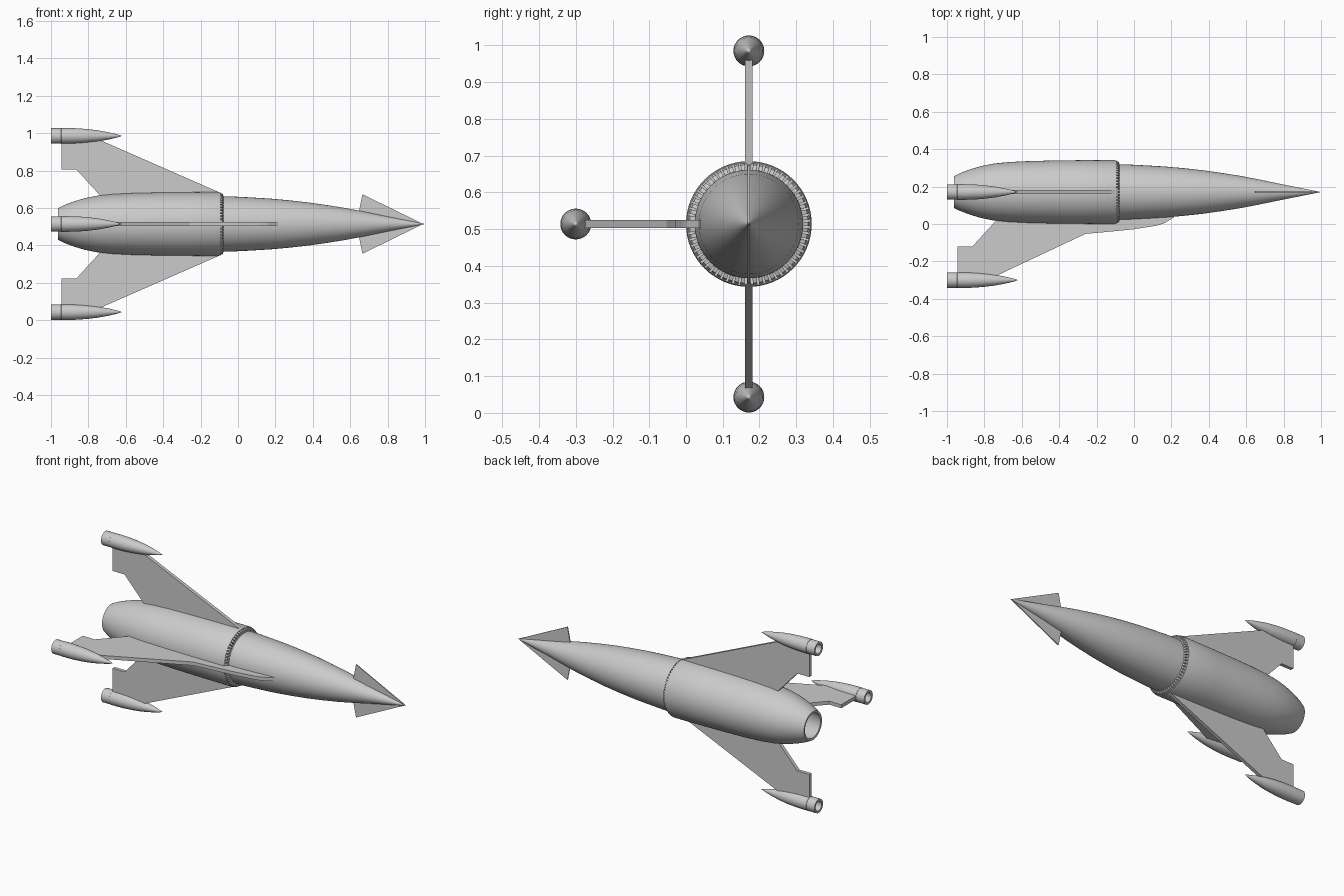
import bpy, bmesh, math
from mathutils import Vector, Matrix

if "Cube" in bpy.data.objects:
    bpy.data.objects.remove(bpy.data.objects["Cube"])

CY, CZ = 0.171, 0.514      # main axis of the rocket (runs along x)
OFF = 0.471                # distance from main axis to each pod axis


def finish(bm, name, smooth=True):
    bmesh.ops.remove_doubles(bm, verts=bm.verts, dist=1e-5)
    bmesh.ops.recalc_face_normals(bm, faces=bm.faces)
    me = bpy.data.meshes.new(name)
    bm.to_mesh(me)
    bm.free()
    ob = bpy.data.objects.new(name, me)
    bpy.context.collection.objects.link(ob)
    if smooth:
        bpy.ops.object.select_all(action='DESELECT')
        ob.select_set(True)
        bpy.context.view_layer.objects.active = ob
        bpy.ops.object.shade_smooth_by_angle(angle=math.radians(30))
    return ob


def lathe(name, profile, y, z, n):
    """Spin a profile of (x, radius) points around an x-parallel axis."""
    bm = bmesh.new()
    verts = [bm.verts.new((x, 0, r)) for x, r in profile]
    edges = [bm.edges.new(p) for p in zip(verts, verts[1:])]
    bmesh.ops.spin(bm, geom=verts + edges, cent=(0, 0, 0), axis=(1, 0, 0),
                   angle=math.tau, steps=n, use_duplicate=False)
    bmesh.ops.translate(bm, verts=bm.verts, vec=(0, y, z))
    return finish(bm, name)


def plate(name, outline, thick, angle):
    """Flat plate from (x, radial) points, turned around the main axis."""
    bm = bmesh.new()
    f = bm.faces.new([bm.verts.new((x, -thick / 2, r)) for x, r in outline])
    ext = bmesh.ops.extrude_face_region(bm, geom=[f])['geom']
    bmesh.ops.translate(bm, vec=(0, thick, 0),
                        verts=[v for v in ext if isinstance(v, bmesh.types.BMVert)])
    bmesh.ops.transform(bm, verts=bm.verts,
                        matrix=Matrix.Translation((0, CY, CZ)) @ Matrix.Rotation(angle, 4, 'X'))
    return finish(bm, name, False)


# Rear hull with hollow exhaust opening
lathe("rear_hull", [
    (-0.76, 0), (-0.76, 0.10), (-0.88, 0.09), (-0.96, 0.073), (-0.962, 0.085),
    (-0.93, 0.101), (-0.88, 0.120), (-0.82, 0.138), (-0.75, 0.152), (-0.67, 0.160),
    (-0.57, 0.165), (-0.45, 0.168), (-0.30, 0.170), (-0.105, 0.171),
    (-0.094, 0.168), (-0.094, 0.14)], CY, CZ, 64)

# Forward hull tapering to the nose
lathe("forward_hull", [
    (-0.10, 0.148), (-0.03, 0.147), (0.07, 0.142), (0.17, 0.136), (0.27, 0.127),
    (0.37, 0.116), (0.47, 0.102), (0.57, 0.086), (0.67, 0.067), (0.77, 0.046),
    (0.87, 0.026), (0.94, 0.012), (0.99, 0.002), (1.0, 0)], CY, CZ, 64)

# Ring of wedge-shaped teeth around the hull joint
bm = bmesh.new()
TEETH = 60
for i in range(TEETH):
    m = Matrix.Translation((0, CY, CZ)) @ Matrix.Rotation(math.tau * i / TEETH, 4, 'X')
    sides = []
    for w in (-0.0055, 0.0055):
        sides.append([bm.verts.new(m @ Vector((x, w, r))) for x, r in
                      ((-0.097, 0.143), (-0.097, 0.167), (-0.082, 0.161), (-0.076, 0.143))])
    a, b = sides
    bm.faces.new(a)
    bm.faces.new(b[::-1])
    for j in range(4):
        k = (j + 1) % 4
        bm.faces.new((a[j], b[j], b[k], a[k]))
finish(bm, "joint_teeth", False)

# Three fins with pods: top, bottom and one side fin with a forward strake
tail = [(-0.72, 0.10), (-0.74, 0.155), (-0.865, 0.292), (-0.945, 0.292), (-0.945, 0.45),
        (-0.74, 0.45)]
plain = tail + [(-0.09, 0.165), (-0.10, 0.10)]
strake = tail + [(-0.26, 0.224), (-0.12, 0.211), (0.0, 0.199), (0.12, 0.180),
                 (0.16, 0.168), (0.215, 0.135), (0.19, 0.10)]
pod = [(-0.93, 0), (-0.93, 0.028), (-0.999, 0.028), (-1.0, 0.041), (-0.946, 0.041),
       (-0.945, 0.042), (-0.87, 0.041), (-0.81, 0.037), (-0.75, 0.030),
       (-0.69, 0.019), (-0.64, 0.007), (-0.62, 0)]
for label, ang, shape in (("top", 0, plain), ("bottom", math.pi, plain),
                          ("side", math.pi / 2, strake)):
    plate(label + "_fin", shape, 0.021, ang)
    lathe(label + "_pod", pod, CY - OFF * math.sin(ang), CZ + OFF * math.cos(ang), 32)

# Thin triangular nose vanes
for label, ang in (("upper", 0), ("lower", math.pi)):
    plate(label + "_nose_vane",
          [(0.99, 0), (0.665, 0.159), (0.645, 0.06), (0.645, 0)], 0.006, ang)
